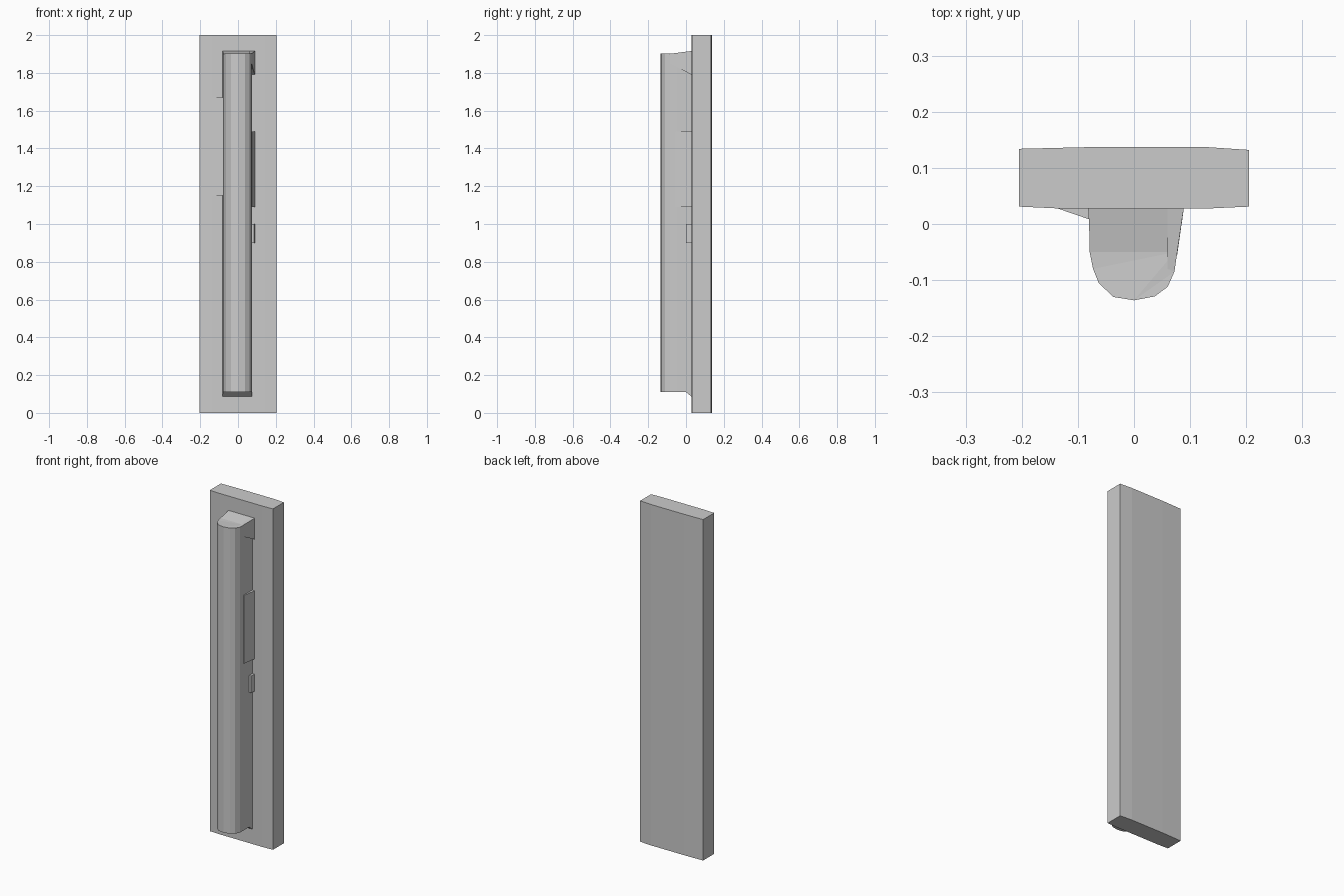
import bpy
import bmesh

if "Cube" in bpy.data.objects:
    bpy.data.objects.remove(bpy.data.objects["Cube"])


def prism(name, outline, low, high):
    """Extrude an XY outline upward; low/high give the end heights at each y."""
    bm = bmesh.new()
    bottom = [bm.verts.new((x, y, low(y))) for x, y in outline]
    top = [bm.verts.new((x, y, high(y))) for x, y in outline]
    n = len(outline)
    caps = [bm.faces.new(bottom[::-1]), bm.faces.new(top)]
    for i in range(n):
        j = (i + 1) % n
        bm.faces.new((bottom[i], bottom[j], top[j], top[i]))
    bmesh.ops.triangulate(bm, faces=caps)
    bmesh.ops.recalc_face_normals(bm, faces=bm.faces)
    mesh = bpy.data.meshes.new(name)
    bm.to_mesh(mesh)
    bm.free()
    obj = bpy.data.objects.new(name, mesh)
    bpy.context.collection.objects.link(obj)
    return obj


def level(z):
    return lambda y: z


def ramp(points):
    """Piecewise linear height as a function of y."""
    def height(y):
        for (y0, z0), (y1, z1) in zip(points, points[1:]):
            if y <= y1:
                return z0 + (z1 - z0) * max(0, y - y0) / (y1 - y0)
        return points[-1][1]
    return height


# Back plate with slightly eased rear edges
prism("back_plate",
      [(-0.205, 0.031), (-0.14, 0.028), (0.14, 0.028), (0.205, 0.031),
       (0.205, 0.132), (0.13, 0.137), (-0.08, 0.137), (-0.205, 0.134)],
      level(0), level(2))

# Rounded handle bar, ends sloping where they meet the plate
bar_bottom = ramp([(-0.14, 0.11), (0.0, 0.11), (0.03, 0.085)])
bar_top = ramp([(-0.14, 1.904), (-0.06, 1.9), (0.03, 1.916)])
prism("handle_bar",
      [(-0.082, 0.03), (-0.08, 0.0), (-0.079, -0.05), (-0.073, -0.08),
       (-0.063, -0.105), (-0.037, -0.13), (0.0, -0.136), (0.037, -0.129),
       (0.06, -0.112), (0.072, -0.085), (0.073, -0.05), (0.073, 0.0),
       (0.073, 0.03)],
      bar_bottom, bar_top)

# Raised side ribs along the right of the bar
for i, (y, x, z0, z1) in enumerate([(-0.055, 0.077, 1.09, 1.49),
                                    (0.0, 0.085, 0.9, 1.0)]):
    prism(f"side_rib_{i + 1}",
          [(0.06, y), (x, y), (0.089, 0.03), (0.06, 0.03)],
          level(z0), level(z1))

# Flared corner at the upper end of the bar
prism("upper_flare",
      [(0.06, -0.085), (0.072, -0.085), (0.089, 0.03), (0.06, 0.03)],
      ramp([(-0.085, 1.85), (0.0, 1.83), (0.03, 1.79)]), bar_top)

# Shallow wedge between the bar and plate on the left
prism("left_wedge", [(-0.14, 0.029), (-0.07, 0.005), (-0.07, 0.029)],
      level(1.15), level(1.67))
